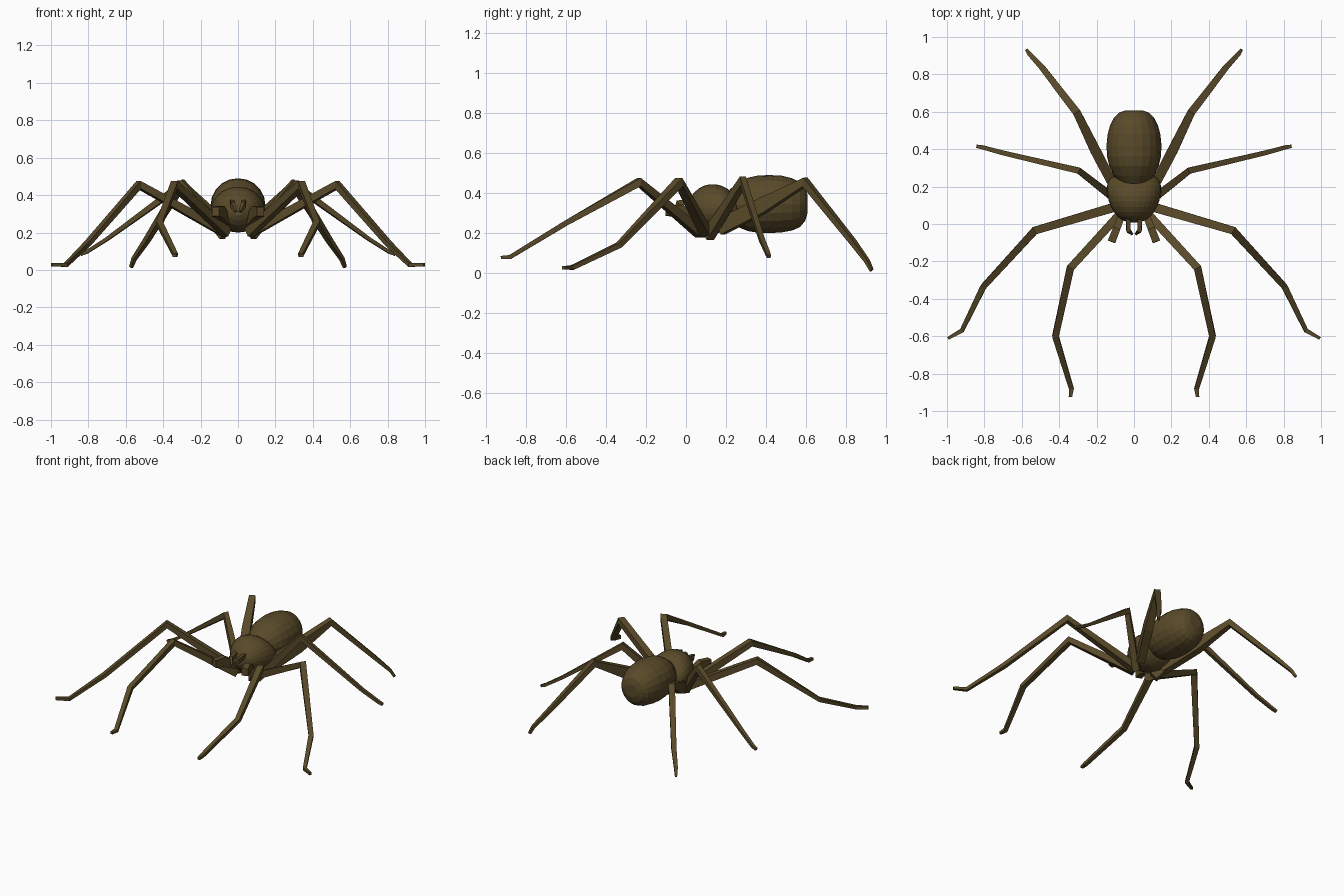
import bpy, bmesh, math
from mathutils import Vector

brown = bpy.data.materials.new("dark_brown")
brown.diffuse_color = (0.10, 0.068, 0.022, 1)


def loft(name, rings):
    """Skin a list of equal-length vertex rings and cap both ends."""
    bm = bmesh.new()
    loops = [[bm.verts.new(p) for p in ring] for ring in rings]
    n = len(loops[0])
    for a, b in zip(loops, loops[1:]):
        for i in range(n):
            j = (i + 1) % n
            bm.faces.new((a[i], a[j], b[j], b[i]))
    bm.faces.new(loops[0][::-1])
    bm.faces.new(loops[-1])
    bmesh.ops.recalc_face_normals(bm, faces=bm.faces)
    me = bpy.data.meshes.new(name)
    bm.to_mesh(me)
    bm.free()
    me.materials.append(brown)
    ob = bpy.data.objects.new(name, me)
    bpy.context.collection.objects.link(ob)
    return ob


def body(name, profile, sides):
    """Rounded body along y from (y, half width, bottom z, top z)."""
    rings = []
    for y, w, lo, hi in profile:
        ring = []
        for i in range(sides):
            t = 2 * math.pi * i / sides
            ring.append((w * math.cos(t), y,
                         (lo + hi) / 2 + (hi - lo) / 2 * math.sin(t)))
        rings.append(ring)
    return loft(name, rings)


def limb(name, path):
    """Four-sided tapering tube on both sides from (x, y, z, width, height)."""
    pts = [Vector(p[:3]) for p in path]
    for label, sx in (("right", 1), ("left", -1)):
        rings = []
        for i, p in enumerate(pts):
            before = (p - pts[i - 1]).normalized() if i else None
            after = (pts[i + 1] - p).normalized() if i < len(pts) - 1 else None
            d = ((before or after) + (after or before)).normalized()
            side = d.cross(Vector((0, 0, 1))).normalized()
            up = side.cross(d)
            miter = 1 / max(0.6, d.dot(after or before))
            w, h = path[i][3] / 2, path[i][4] / 2 * miter
            ring = [p + side * w * a + up * h * b
                    for a, b in ((1, 1), (-1, 1), (-1, -1), (1, -1))]
            rings.append([(v.x * sx, v.y, v.z) for v in ring])
        loft(name + "_" + label, rings)


# Abdomen: blunt egg
body("abdomen", [
    (0.20, 0.04, 0.29, 0.38), (0.22, 0.075, 0.26, 0.42),
    (0.26, 0.108, 0.23, 0.45), (0.31, 0.132, 0.21, 0.477),
    (0.36, 0.144, 0.202, 0.488), (0.42, 0.147, 0.2, 0.49),
    (0.48, 0.141, 0.204, 0.487), (0.53, 0.127, 0.213, 0.474),
    (0.57, 0.106, 0.23, 0.455), (0.595, 0.08, 0.26, 0.43),
    (0.608, 0.045, 0.30, 0.39)], 20)

# Head and thorax: rounded, broadest toward the back
body("thorax", [
    (0.008, 0.03, 0.29, 0.345), (0.02, 0.06, 0.265, 0.375),
    (0.04, 0.087, 0.24, 0.402), (0.065, 0.108, 0.222, 0.424),
    (0.09, 0.122, 0.21, 0.437), (0.12, 0.134, 0.203, 0.444),
    (0.15, 0.141, 0.2, 0.444), (0.18, 0.145, 0.203, 0.436),
    (0.205, 0.144, 0.212, 0.423), (0.23, 0.136, 0.228, 0.402),
    (0.25, 0.118, 0.25, 0.375), (0.26, 0.08, 0.28, 0.345)], 28)

# Legs, front pair to back pair
limb("front_leg", [
    (0.06, 0.07, 0.20, 0.045, 0.05), (0.34, -0.235, 0.455, 0.042, 0.034),
    (0.42, -0.60, 0.25, 0.034, 0.026), (0.335, -0.88, 0.08, 0.026, 0.02),
    (0.34, -0.925, 0.078, 0.018, 0.016)])
limb("second_leg", [
    (0.07, 0.10, 0.20, 0.05, 0.05), (0.53, -0.035, 0.455, 0.042, 0.034),
    (0.805, -0.335, 0.14, 0.032, 0.026), (0.92, -0.57, 0.027, 0.024, 0.02),
    (0.995, -0.612, 0.027, 0.016, 0.018)])
limb("third_leg", [
    (0.07, 0.11, 0.185, 0.045, 0.055), (0.295, 0.285, 0.46, 0.034, 0.034),
    (0.70, 0.38, 0.165, 0.026, 0.02), (0.81, 0.41, 0.095, 0.022, 0.018),
    (0.84, 0.415, 0.083, 0.018, 0.016)])
limb("back_leg", [
    (0.09, 0.17, 0.23, 0.05, 0.08), (0.20, 0.38, 0.335, 0.055, 0.075),
    (0.305, 0.595, 0.455, 0.042, 0.036), (0.49, 0.835, 0.155, 0.032, 0.026),
    (0.555, 0.905, 0.06, 0.024, 0.02), (0.572, 0.928, 0.014, 0.014, 0.018)])

# Feelers beside the mouth
limb("feeler", [
    (0.06, 0.06, 0.26, 0.035, 0.05), (0.095, -0.03, 0.31, 0.04, 0.065),
    (0.12, -0.095, 0.312, 0.042, 0.05)])

# Fangs forming a narrow V
limb("fang", [
    (0.032, 0.04, 0.36, 0.022, 0.03), (0.03, -0.035, 0.35, 0.022, 0.026),
    (0.012, -0.052, 0.31, 0.012, 0.014)])
